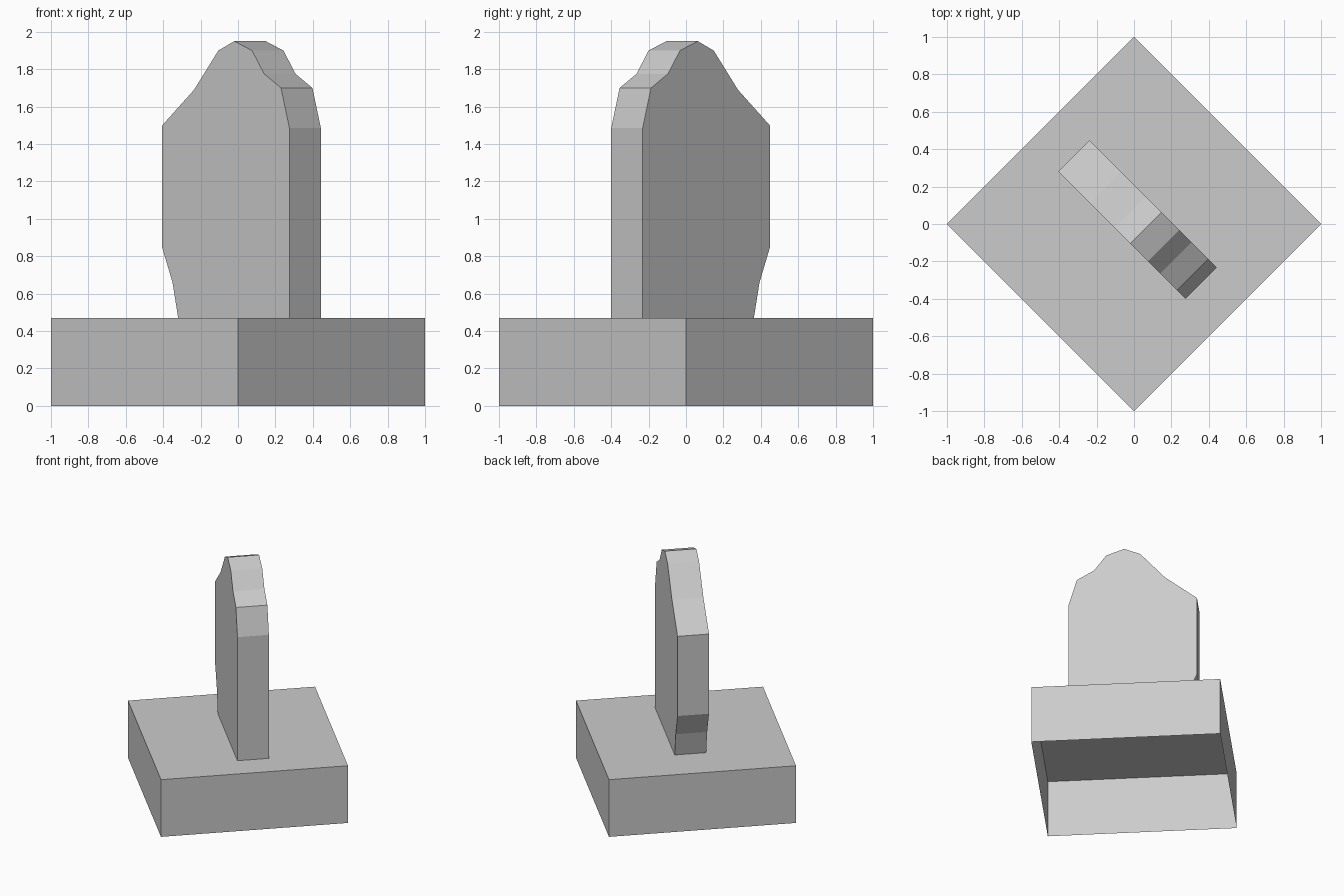
import bpy
import bmesh
from mathutils import Vector

cube = bpy.data.objects.get("Cube")
if cube:
    bpy.data.objects.remove(cube, do_unlink=True)

stone = bpy.data.materials.new("grey stone")
stone.use_nodes = True
colour = (0.6, 0.6, 0.6, 1.0)
stone.diffuse_color = colour
stone.node_tree.nodes["Principled BSDF"].inputs["Base Color"].default_value = colour


def extruded(name, outline, offset, caps):
    """Extrude a closed outline by offset; caps keeps the (start, end) faces."""
    bm = bmesh.new()
    start = bm.faces.new([bm.verts.new(p) for p in outline])
    result = bmesh.ops.extrude_face_region(bm, geom=[start], use_keep_orig=True)
    verts = [g for g in result["geom"] if isinstance(g, bmesh.types.BMVert)]
    bmesh.ops.translate(bm, verts=verts, vec=Vector(offset))
    bmesh.ops.recalc_face_normals(bm, faces=bm.faces)
    if not caps[0]:
        bmesh.ops.delete(bm, geom=[start], context="FACES_ONLY")
    mesh = bpy.data.meshes.new(name)
    bm.to_mesh(mesh)
    bm.free()
    mesh.materials.append(stone)
    obj = bpy.data.objects.new(name, mesh)
    bpy.context.collection.objects.link(obj)
    return obj


# Diamond-set square plinth, hollow and open underneath
BASE_TOP = 0.47
extruded("plinth", [(-1, 0, 0), (0, -1, 0), (1, 0, 0), (0, 1, 0)],
         (0, 0, BASE_TOP), (False, True))

# Upright slab with a worn, uneven top, set along the diagonal
profile = [(-0.32, BASE_TOP), (0.275, BASE_TOP), (0.275, 1.485), (0.23, 1.70),
           (0.14, 1.775), (0.075, 1.90), (-0.02, 1.95), (-0.105, 1.90),
           (-0.235, 1.69), (-0.405, 1.50), (-0.405, 0.845), (-0.35, 0.66)]
extruded("upright_slab", [(x, -0.125 - x, z) for x, z in profile],
         (0.168, 0.168, 0), (True, True))
